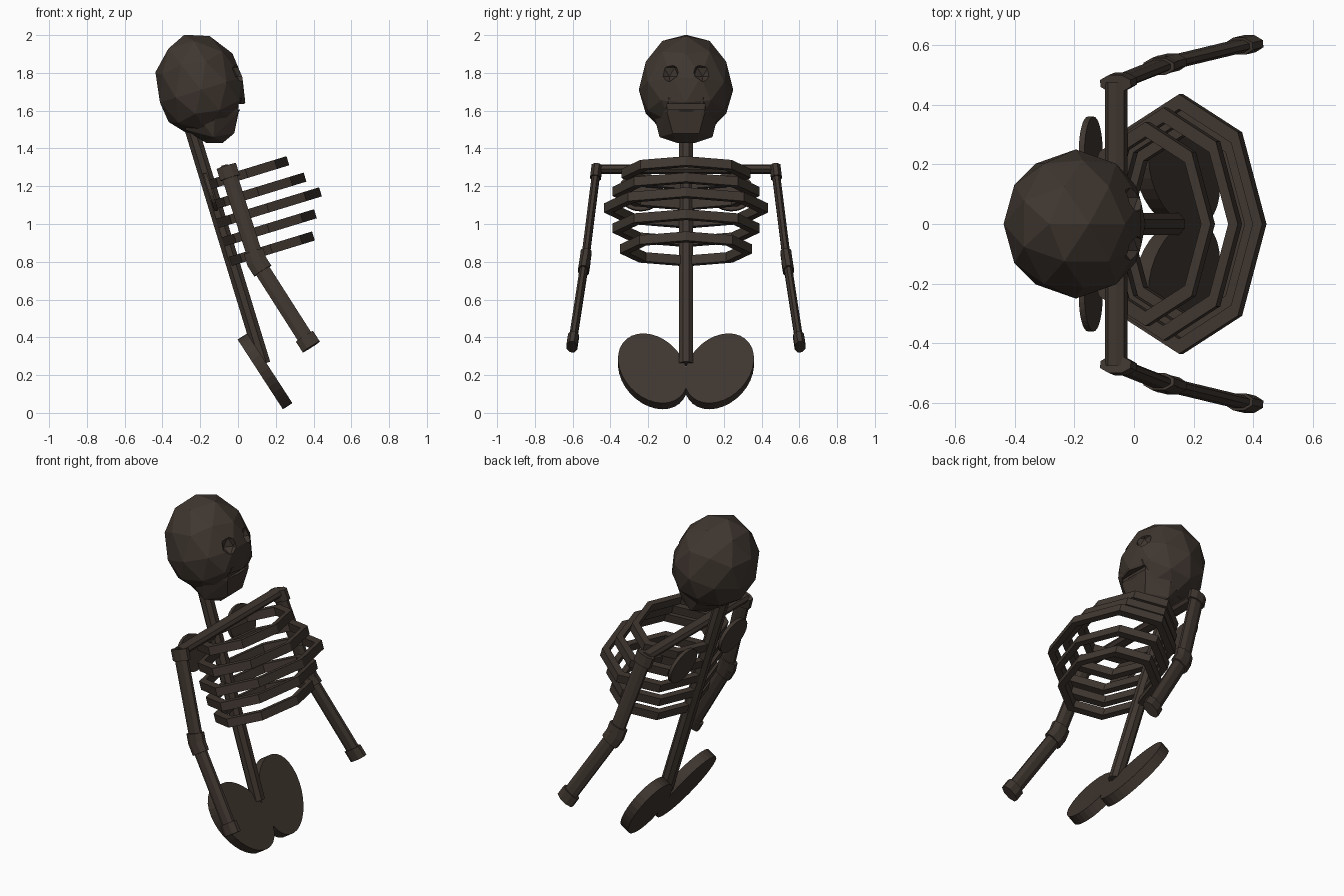
import bpy, bmesh, math
from mathutils import Vector, Matrix

if "Cube" in bpy.data.objects:
    bpy.data.objects.remove(bpy.data.objects["Cube"])

TILT = math.radians(17)                      # whole torso leans back
LEAN = Matrix.Rotation(-TILT, 4, 'Y')
mat = bpy.data.materials.new("dark_bone")
mat.diffuse_color = (0.05, 0.037, 0.029, 1)
mat.use_nodes = True
mat.node_tree.nodes["Principled BSDF"].inputs["Base Color"].default_value = mat.diffuse_color


def finish(name, bm):
    bmesh.ops.recalc_face_normals(bm, faces=bm.faces)
    me = bpy.data.meshes.new(name)
    bm.to_mesh(me)
    bm.free()
    me.materials.append(mat)
    ob = bpy.data.objects.new(name, me)
    bpy.context.collection.objects.link(ob)
    return ob


def bone(name, p, q, r, ry, sides=8):
    """Prism from p to q, radius ry along y and r across it."""
    p, q = Vector(p), Vector(q)
    d = (q - p).normalized()
    a = Vector((0, 1, 0)).cross(d)
    a = a.normalized() if a.length > 0.1 else Vector((1, 0, 0))
    b = d.cross(a)
    bm = bmesh.new()
    rings = []
    for c in (p, q):
        rings.append([bm.verts.new(c + a * r * math.cos(t) + b * ry * math.sin(t))
                      for t in (2 * math.pi * (k + .5) / sides for k in range(sides))])
    for k in range(sides):
        n = (k + 1) % sides
        bm.faces.new((rings[0][k], rings[0][n], rings[1][n], rings[1][k]))
    bm.faces.new(rings[0])
    bm.faces.new(rings[1])
    return finish(name, bm)


def disc(name, centre, lean, roll, a, b, thick, sides=32):
    """Elliptical plate facing +x, rolled in its plane, then leaned back."""
    bm = bmesh.new()
    m = (Matrix.Translation(centre) @ Matrix.Rotation(-lean, 4, 'Y') @ Matrix.Rotation(roll, 4, 'X')
         @ Matrix.Diagonal((thick, b, a, 1)) @ Matrix.Rotation(math.pi / 2, 4, 'Y'))
    bmesh.ops.create_cone(bm, cap_ends=True, segments=sides, radius1=1, radius2=1, depth=1, matrix=m)
    return finish(name, bm)


def boolean(ob, other, op):
    mod = ob.modifiers.new(op, 'BOOLEAN')
    mod.operation, mod.solver, mod.object = op, 'EXACT', other
    bpy.context.view_layer.objects.active = ob
    bpy.ops.object.modifier_apply(modifier=mod.name)
    bpy.data.objects.remove(other)


# skull: leaned low-poly ball, shallower below
bm = bmesh.new()
bmesh.ops.create_icosphere(bm, subdivisions=2, radius=1)
for v in bm.verts:
    v.co = Vector((v.co.x * .24, v.co.y * .25, v.co.z * (.305 if v.co.z > 0 else .25)))
bm.transform(Matrix.Translation((-.195, 0, 1.71)) @ LEAN)
skull = finish("skull", bm)

# jaw: faceted wedge under the skull
bm = bmesh.new()
for x, y, z in [(.02, .09, 1.67), (0, .1, 1.59), (-.02, .07, 1.48), (-.08, .05, 1.43), (-.17, .05, 1.43),
                (-.13, .14, 1.46), (-.12, .18, 1.62), (-.28, .08, 1.5), (-.25, .17, 1.62)]:
    for s in (1, -1):
        bm.verts.new((x, s * y, z))
bmesh.ops.convex_hull(bm, input=bm.verts)
boolean(skull, finish("jaw", bm), 'UNION')

# mouth slit and eye sockets
bm = bmesh.new()
bmesh.ops.create_cube(bm, size=1, matrix=Matrix.Translation((.05, 0, 1.62)) @ Matrix.Diagonal((.11, .2, .028, 1)))
boolean(skull, finish("mouth_cutter", bm), 'DIFFERENCE')
for s in (1, -1):
    bm = bmesh.new()
    bmesh.ops.create_icosphere(bm, subdivisions=1, radius=.055, matrix=Matrix.Translation((.012, s * .088, 1.805)))
    boolean(skull, finish("eye_cutter", bm), 'DIFFERENCE')

# spine
bone("spine", (-.245, 0, 1.5), (.135, 0, .26), .04, .04)

# rib rings: octagonal hoops with a square section
ribs = [(.045, 1.268, .342), (.105, 1.172, .39), (.158, 1.085, .435), (.16, .978, .39), (.175, .868, .35)]
for i, (x, z, r) in enumerate(ribs):
    bm = bmesh.new()
    loops = []
    for k in range(8):
        t = k * math.pi / 4
        loops.append([bm.verts.new((rr * math.cos(t) * .67, rr * math.sin(t), h))
                      for rr, h in ((r, -.025), (r, .025), (r - .05, .025), (r - .05, -.025))])
    for k in range(8):
        A, B = loops[k], loops[(k + 1) % 8]
        for j in range(4):
            n = (j + 1) % 4
            bm.faces.new((A[j], A[n], B[n], B[j]))
    bm.transform(Matrix.Translation((x, 0, z)) @ LEAN)
    finish(f"rib_{i + 1}", bm)

# collar bar
bm = bmesh.new()
bmesh.ops.create_cone(bm, cap_ends=True, segments=8, radius1=1, radius2=1, depth=.95,
                      matrix=Matrix.Translation((-.06, 0, 1.29)) @ Matrix.Diagonal((.038, 1, .026, 1))
                      @ Matrix.Rotation(math.pi / 2, 4, 'X'))
finish("collar_bar", bm)

# arms, shoulder blades and hips on both sides
for s, side in ((1, "left"), (-1, "right")):
    sh, el, wr = (Vector((x, s * y, z)) for x, y, z in
                  ((-.052, .475, 1.275), (.1, .535, .80), (.37, .6, .377)))
    up, fore = (el - sh).normalized(), (wr - el).normalized()
    bone(f"upper_arm_{side}", sh, el, .045, .023)
    bone(f"forearm_{side}", el, wr, .045, .023)
    for part, c, d in (("shoulder", sh, up), ("elbow_upper", el - up * .025, up),
                       ("elbow_lower", el + fore * .025, fore), ("wrist", wr, fore)):
        bone(f"{part}_{side}", c - d * .033, c + d * .033, .058, .031)
    disc(f"shoulder_blade_{side}", (-.145, s * .24, 1.17), TILT, 0, .105, .12, .02)
    disc(f"hip_{side}", (.143, s * .175, .22), math.radians(33), -s * math.radians(29), .234, .167, .06)
